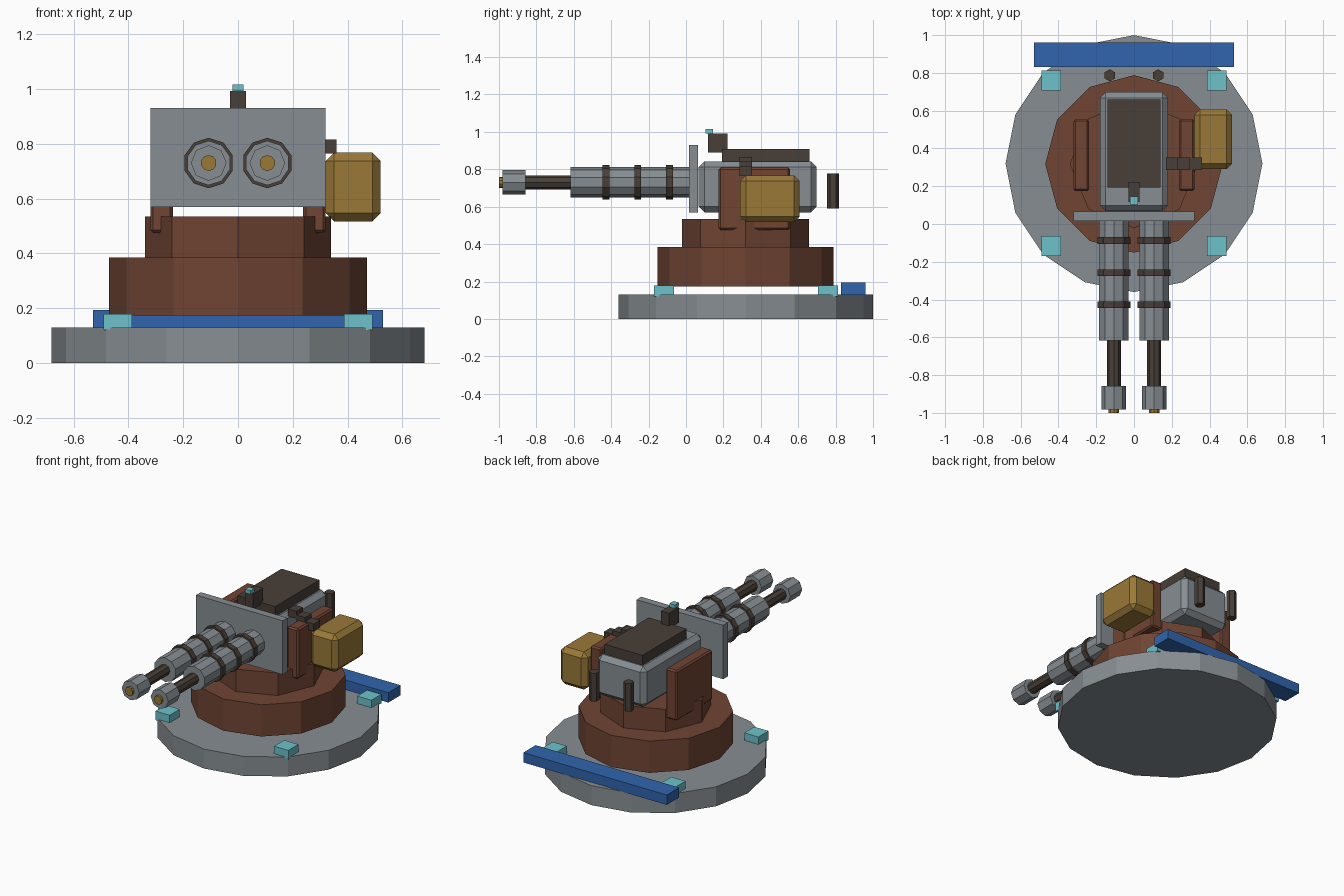
import bpy
from math import pi

if "Cube" in bpy.data.objects:
    bpy.data.objects.remove(bpy.data.objects["Cube"], do_unlink=True)


def material(name, rgb):
    m = bpy.data.materials.new(name)
    m.use_nodes = True
    m.diffuse_color = (*rgb, 1)
    m.node_tree.nodes["Principled BSDF"].inputs["Base Color"].default_value = (*rgb, 1)
    return m


GREY = material("steel grey", (0.24, 0.27, 0.29))
BROWN = material("rust brown", (0.16, 0.058, 0.033))
DARK = material("dark gunmetal", (0.065, 0.049, 0.04))
GOLD = material("brass", (0.32, 0.19, 0.04))
BLUE = material("blue", (0.03, 0.13, 0.42))
CYAN = material("cyan", (0.15, 0.54, 0.59))


def finish(name, mat, bevel=0):
    obj = bpy.context.object
    obj.name = name
    obj.data.materials.append(mat)
    if bevel:
        mod = obj.modifiers.new("Bevel", 'BEVEL')
        mod.width = bevel
        mod.segments = 1
    return obj


def box(name, mat, x, y, z, bevel=0):
    """Box from its (low, high) range on each axis."""
    ranges = (x, y, z)
    bpy.ops.mesh.primitive_cube_add(size=1, location=[sum(r) / 2 for r in ranges])
    obj = bpy.context.object
    size = [r[1] - r[0] for r in ranges]
    for v in obj.data.vertices:
        v.co = [c * s for c, s in zip(v.co, size)]
    return finish(name, mat, bevel)


def drum(name, mat, sides, radius, x, y, z):
    """Upright prism between two heights."""
    bpy.ops.mesh.primitive_cylinder_add(vertices=sides, radius=radius, depth=z[1] - z[0],
                                        location=(x, y, sum(z) / 2))
    return finish(name, mat)


def tube(name, mat, sides, radius, x, y, z=0.73):
    """Prism lying along y."""
    bpy.ops.mesh.primitive_cylinder_add(vertices=sides, radius=radius, depth=y[1] - y[0],
                                        location=(x, sum(y) / 2, z), rotation=(pi / 2, 0, 0))
    return finish(name, mat)


# Base and turntable
MID = 0.318
drum("base_plate", GREY, 16, 0.68, 0, 0.32, (0, 0.13))
drum("lower_turntable", BROWN, 12, 0.47, 0, MID, (0.173, 0.385))
drum("upper_turntable", BROWN, 8, 0.34, 0, MID, (0.385, 0.535))
box("rear_bar", BLUE, (-0.53, 0.53), (0.83, 0.96), (0.128, 0.194))

# Gun body
box("receiver", GREY, (-0.18, 0.18), (0.068, 0.698), (0.57, 0.842), 0.03)
box("top_cover", DARK, (-0.14, 0.14), (0.193, 0.66), (0.83, 0.908))
box("shield", GREY, (-0.32, 0.32), (0.015, 0.065), (0.57, 0.93))
box("sight_block", DARK, (-0.03, 0.03), (0.117, 0.222), (0.89, 0.992))
box("sight_tip", CYAN, (-0.02, 0.02), (0.103, 0.145), (0.992, 1.016))

# Ammunition box and stepped feed links
box("ammo_box", GOLD, (0.32, 0.52), (0.29, 0.607), (0.517, 0.768), 0.03)
for i in range(3):
    x, top = 0.17 + 0.063 * i, 0.867 - 0.026 * i
    box(f"feed_link_{i + 1}", DARK, (x, x + 0.064), (0.285, 0.353), (top - 0.05, top))

# Mirrored parts
for side, s in (("left", 1), ("right", -1)):
    box(f"{side}_cradle", BROWN, sorted((s * 0.238, s * 0.32)), (0.175, 0.555), (0.475, 0.81), 0.01)
    drum(f"{side}_rear_grip", DARK, 6, 0.032, s * 0.128, 0.787, (0.59, 0.778))
    for end, y in (("front", -0.117), ("rear", 0.76)):
        box(f"{side}_{end}_foot", CYAN, sorted((s * 0.386, s * 0.491)),
            (y - 0.053, y + 0.053), (0.12, 0.18))

    # Barrel
    x = s * 0.107
    tube(f"{side}_barrel_jacket", GREY, 10, 0.081, x, (-0.618, 0.02))
    tube(f"{side}_barrel", DARK, 8, 0.037, x, (-0.87, -0.6))
    tube(f"{side}_muzzle", GREY, 8, 0.065, x, (-0.982, -0.857))
    tube(f"{side}_muzzle_core", GOLD, 10, 0.029, x, (-1.0, -0.96))
    for i in range(3):
        y = -0.088 - 0.17 * i
        tube(f"{side}_jacket_band_{i + 1}", DARK, 10, 0.092, x, (y - 0.018, y + 0.018))
